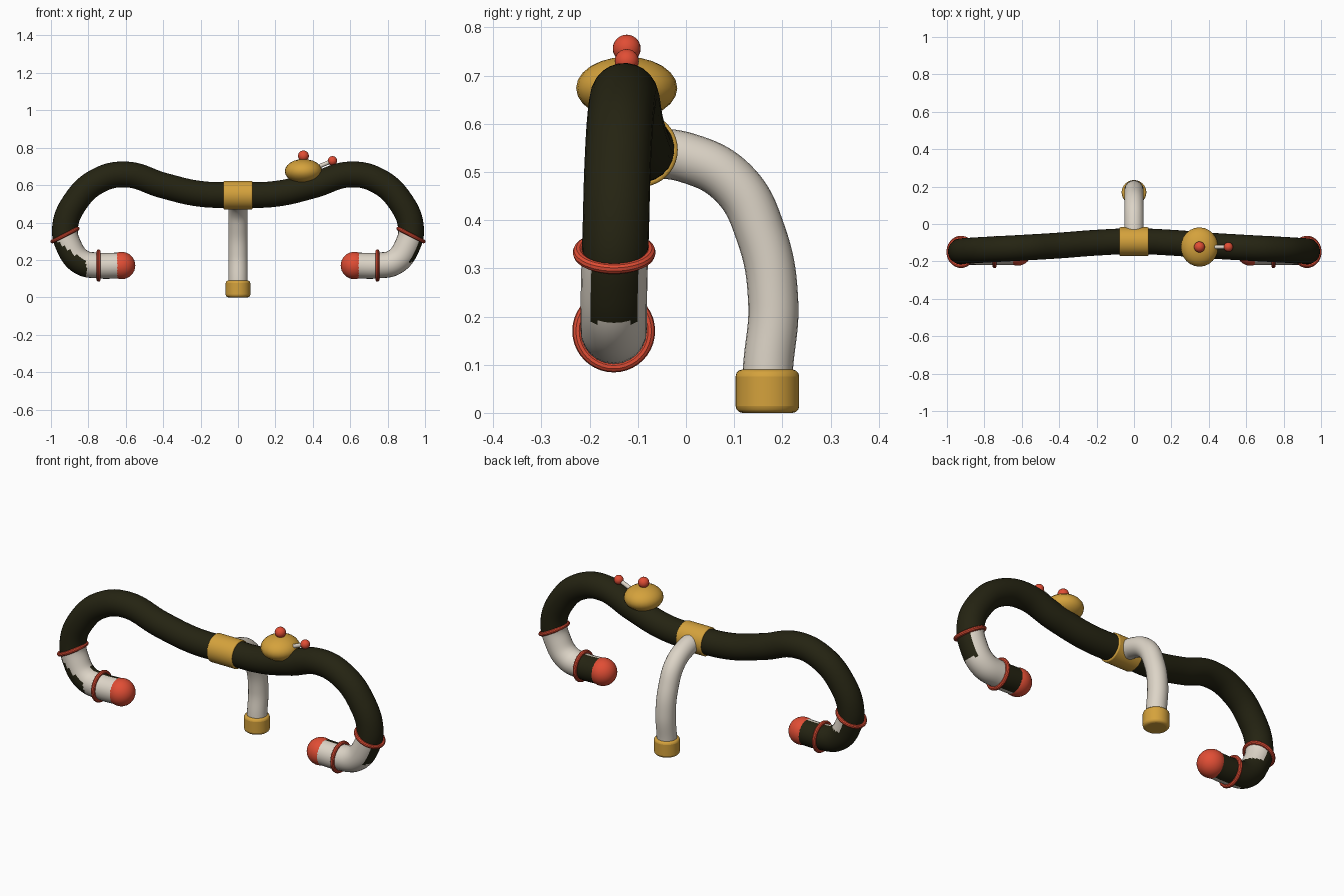
import bpy
from mathutils import Vector

if "Cube" in bpy.data.objects:
    bpy.data.objects.remove(bpy.data.objects["Cube"])


def make_material(name, rgb):
    m = bpy.data.materials.new(name)
    m.use_nodes = True
    m.diffuse_color = (*rgb, 1)
    m.node_tree.nodes["Principled BSDF"].inputs["Base Color"].default_value = (*rgb, 1)
    return m


DARK = make_material("dark olive", (0.018, 0.017, 0.006))
CREAM = make_material("cream", (0.72, 0.66, 0.57))
GOLD = make_material("brass gold", (0.66, 0.36, 0.045))
RED = make_material("coral red", (0.75, 0.075, 0.035))


def finish(name, *mats):
    ob = bpy.context.object
    ob.name = ob.data.name = name
    for m in mats:
        ob.data.materials.append(m)
    bpy.ops.object.shade_smooth_by_angle()
    return ob


def tube(name, points, radius, *mats, steps=12):
    """Round tube through the points, turned into a mesh."""
    cu = bpy.data.curves.new(name, "CURVE")
    cu.dimensions = "3D"
    cu.resolution_u = steps
    cu.bevel_depth = radius
    cu.bevel_resolution = 10
    cu.use_fill_caps = True
    sp = cu.splines.new("BEZIER")
    sp.bezier_points.add(len(points) - 1)
    for bp, co in zip(sp.bezier_points, points):
        bp.co = co
        bp.handle_left_type = bp.handle_right_type = "AUTO"
    ob = bpy.data.objects.new(name, cu)
    bpy.context.collection.objects.link(ob)
    bpy.ops.object.select_all(action="DESELECT")
    ob.select_set(True)
    bpy.context.view_layer.objects.active = ob
    bpy.ops.object.convert(target="MESH")
    return finish(name, *mats)


def ball(name, loc, size, mat, segments=24):
    bpy.ops.mesh.primitive_uv_sphere_add(segments=segments, ring_count=segments // 2, location=loc)
    bpy.context.object.scale = size
    return finish(name, mat)


def cylinder(name, loc, radius, depth, mat, axis=(0, 0, 1), bevel=0.0):
    rot = Vector(axis).to_track_quat("Z", "Y").to_euler()
    bpy.ops.mesh.primitive_cylinder_add(vertices=40, radius=radius, depth=depth, location=loc, rotation=rot)
    if bevel:
        mod = bpy.context.object.modifiers.new("soft edge", "BEVEL")
        mod.width, mod.segments = bevel, 3
    return finish(name, mat)


def ring(name, loc, axis, major, minor):
    rot = Vector(axis).to_track_quat("Z", "Y").to_euler()
    bpy.ops.mesh.primitive_torus_add(location=loc, rotation=rot, major_radius=major, minor_radius=minor,
                                     major_segments=40, minor_segments=10)
    return finish(name, RED)


# Swept bar, from the centre out to the grip end
half = [(0.2, -0.1, 0.553), (0.4, -0.115, 0.598), (0.6, -0.127, 0.657), (0.75, -0.135, 0.622),
        (0.87, -0.142, 0.51), (0.925, -0.146, 0.37), (0.905, -0.149, 0.275),
        (0.84, -0.15, 0.19), (0.745, -0.15, 0.17), (0.63, -0.15, 0.17)]
path = [(-x, y, z) for x, y, z in reversed(half)] + [(0, -0.092, 0.548)] + half
bar = tube("handlebar", path, 0.069, DARK, CREAM)


def is_cream(c, n):
    """Grip wrap pattern: which faces below the upper rings are cream."""
    ax = abs(c.x)
    if c.z > 0.335 - 0.5 * (ax - 0.925) or ax < 0.5:
        return False
    if c.x > 0:
        if ax < 0.745:
            return n.y < 0.1
        return not (n.x > 0.6 and c.z > 0.19)
    if ax < 0.81:
        return n.y < 0.1
    if n.y < 0:
        return c.z > 0.3 - 0.73 * (c.x + 0.97)
    return c.z > 0.26 and n.x > 0


for p in bar.data.polygons:
    p.material_index = int(is_cream(p.center, p.normal))

# Grip rings and rounded end caps
for side, s in (("left", 1), ("right", -1)):
    ring(side + "_upper_ring", (s * 0.925, -0.149, 0.333), (s * 0.45, 0, 0.89), 0.075, 0.011)
    ring(side + "_lower_ring", (s * 0.745, -0.15, 0.17), (1, 0, 0), 0.075, 0.011)
    ball(side + "_grip_cap", (s * 0.622, -0.15, 0.17), (0.073, 0.073, 0.073), RED, 32)

# Centre clamp, curved stem and its foot collar
cylinder("centre_clamp", (0, -0.094, 0.546), 0.077, 0.155, GOLD, (1, 0, 0), 0.006)
tube("stem", [(0, -0.09, 0.54), (0, 0, 0.53), (0, 0.098, 0.477), (0, 0.156, 0.37),
              (0, 0.181, 0.23), (0, 0.17, 0.09), (0, 0.168, 0.04)], 0.052, CREAM)
cylinder("stem_collar", (0, 0.169, 0.045), 0.066, 0.09, GOLD, bevel=0.014)

# Bell with its button and thumb lever
ball("bell_dome", (0.35, -0.123, 0.674), (0.1, 0.105, 0.065), GOLD)
ball("bell_button", (0.35, -0.123, 0.756), (0.029, 0.029, 0.029), RED)
lever = Vector((0.12, 0, 0.05))
cylinder("bell_lever", (0.445, -0.123, 0.705), 0.011, lever.length, CREAM, lever)
ball("lever_knob", (0.505, -0.123, 0.73), (0.025, 0.025, 0.025), RED)
